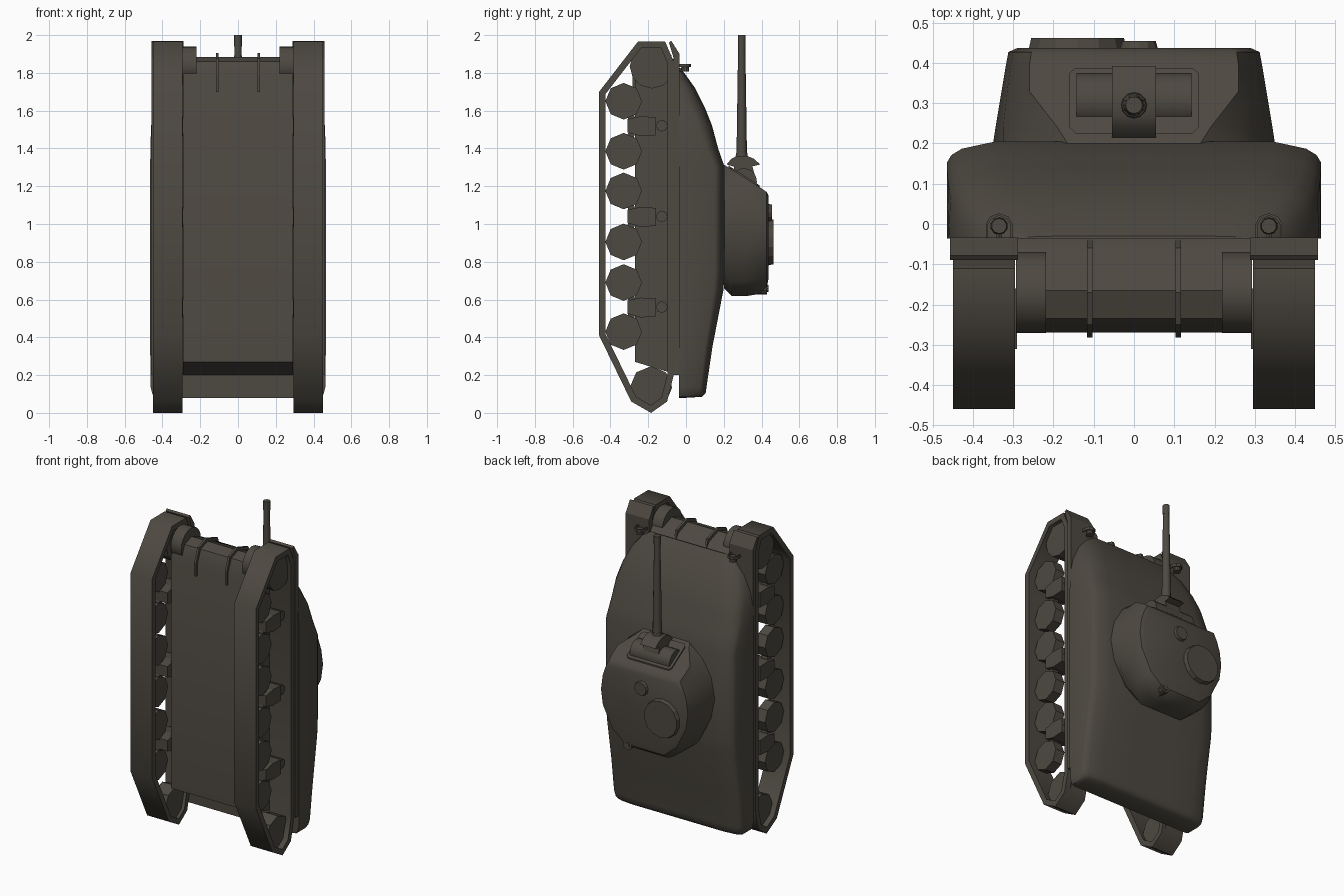
import bpy, bmesh, math
from mathutils import Vector, Matrix

mat = bpy.data.materials.new("dark olive brown")
mat.diffuse_color = (0.075, 0.066, 0.053, 1)


def finish(name, bm, smooth=None):
    bmesh.ops.recalc_face_normals(bm, faces=bm.faces)
    me = bpy.data.meshes.new(name)
    bm.to_mesh(me)
    bm.free()
    me.materials.append(mat)
    ob = bpy.data.objects.new(name, me)
    bpy.context.collection.objects.link(ob)
    if smooth:
        bpy.ops.object.select_all(action='DESELECT')
        ob.select_set(True)
        bpy.context.view_layer.objects.active = ob
        bpy.ops.object.shade_smooth_by_angle(angle=math.radians(smooth))
    return ob


def loft(name, rings, smooth=None, closed=False):
    """Skin a list of equal-length point rings; cap the ends or close the loop."""
    bm = bmesh.new()
    vs = [[bm.verts.new(p) for p in r] for r in rings]
    n = len(rings[0])
    pairs = list(zip(vs, vs[1:])) + ([(vs[-1], vs[0])] if closed else [])
    for a, b in pairs:
        for i in range(n):
            bm.faces.new((a[i], a[(i + 1) % n], b[(i + 1) % n], b[i]))
    if not closed:
        bm.faces.new(vs[0])
        bm.faces.new(vs[-1])
    return finish(name, bm, smooth)


def prism(name, pts, x0, x1, smooth=None):
    """Side profile (y, z) extruded across x."""
    return loft(name, [[(x, y, z) for y, z in pts] for x in (x0, x1)], smooth)


def cyl(name, center, r, depth, axis, n=8, r2=None, smooth=None):
    bm = bmesh.new()
    rot = Vector((0, 0, 1)).rotation_difference(Vector(axis)).to_matrix().to_4x4()
    bmesh.ops.create_cone(bm, cap_ends=True, segments=n, radius1=r,
                          radius2=r if r2 is None else r2, depth=depth,
                          matrix=Matrix.Translation(center) @ rot)
    return finish(name, bm, smooth)


def inset(pts, d):
    """Offset a closed polygon inwards by d."""
    out = []
    c = sum((Vector(p) for p in pts), Vector((0, 0))) / len(pts)
    for i, p in enumerate(pts):
        p = Vector(p)
        e1 = (p - Vector(pts[i - 1])).normalized()
        e2 = (Vector(pts[(i + 1) % len(pts)]) - p).normalized()
        n1, n2 = Vector((-e1.y, e1.x)), Vector((-e2.y, e2.x))
        k = (n1 + n2) / (1 + n1.dot(n2))
        if k.dot(c - p) < 0:
            k = -k
        out.append(tuple(p + k * d))
    return out


X = (1, 0, 0)

# Lower hull with sloped rear and rounded nose
prism("lower_hull", [(-0.27, 0.27), (-0.04, 0.2), (-0.03, 1.8), (-0.07, 1.85), (-0.165, 1.885),
                     (-0.235, 1.86), (-0.27, 1.775)], -0.292, 0.292, 35)
for s in (-1, 1):
    cyl("final_drive", (s * 0.256, -0.17, 1.84), 0.101, 0.075, X, 20, smooth=30)
    prism("nose_flange", [(-0.24, 1.70), (-0.282, 1.70), (-0.282, 1.79), (-0.25, 1.875),
                          (-0.17, 1.905), (-0.06, 1.87), (-0.035, 1.80)],
          s * 0.11 - 0.007, s * 0.11 + 0.007)

# Upper cast hull: sections along the length (z, half width, roof height, side roundness)
sections = [(0.08, 0.42, 0.0, 0), (0.085, 0.445, 0.085, 0), (0.105, 0.455, 0.104, 0),
            (0.14, 0.463, 0.109, 0), (0.35, 0.465, 0.14, 0), (0.65, 0.465, 0.198, 0),
            (0.75, 0.465, 0.205, 0), (1.3, 0.465, 0.205, 0), (1.4, 0.464, 0.17, 0.2),
            (1.52, 0.46, 0.138, 0.45), (1.62, 0.44, 0.098, 0.7), (1.72, 0.395, 0.048, 0.9),
            (1.79, 0.335, -0.002, 1), (1.825, 0.28, -0.03, 1)]
rings = []
for z, w, t, k in sections:
    lo = -0.036
    half = [(w, lo)] + [(w * f, lo + (t - lo) * g) for f, g in
                        ((1 - 0.02 * k, 0.78 - 0.45 * k), (0.975 - 0.05 * k, 0.86 - 0.25 * k),
                         (0.92 - 0.07 * k, 0.925 - 0.08 * k), (0.74 - 0.08 * k, 1.0 - 0.02 * k), (0.3, 1.0))]
    rings.append([(x, y, z) for x, y in half] + [(-x, y, z) for x, y in reversed(half)])
loft("upper_hull", rings, 48)

# Running gear, both sides
track = [(-0.46, 0.41), (-0.46, 1.70), (-0.255, 1.965), (-0.11, 1.965), (-0.065, 1.86),
         (-0.065, 0.2), (-0.10, 0.06), (-0.185, 0.0), (-0.29, 0.06)]
inner = inset(track, 0.034)
for s in (-1, 1):
    a, b = s * 0.295, s * 0.45
    loft("track", [[(a, *o), (b, *o), (b, *i), (a, *i)] for o, i in zip(track, inner)], 60, True)
    prism("fender", [(-0.066, 0.2), (-0.034, 0.2), (-0.034, 1.9), (-0.078, 1.97),
                     (-0.09, 1.96), (-0.066, 1.88)], s * 0.288, s * 0.457)
    for z in (0.43, 0.69, 0.905, 1.175, 1.385, 1.65):
        cyl("road_wheel", (s * 0.372, -0.33, z), 0.097, 0.065, X, 8)
    cyl("drive_sprocket", (s * 0.365, -0.18, 1.835), 0.118, 0.12, X, 12)
    cyl("idler_wheel", (s * 0.365, -0.185, 0.135), 0.112, 0.10, X, 8)
    for z in (0.56, 1.04, 1.52):
        prism("bogie_bracket", [(-0.31, z - 0.035), (-0.24, z - 0.055), (-0.16, z - 0.05),
                                (-0.16, z + 0.045), (-0.24, z + 0.05), (-0.31, z + 0.035)],
              s * 0.29, s * 0.42)
        prism("bogie_arm", [(-0.30, z - 0.13), (-0.345, z - 0.13), (-0.29, z), (-0.345, z + 0.13),
                            (-0.30, z + 0.13), (-0.255, z)], s * 0.35, s * 0.395)
        cyl("return_roller", (s * 0.36, -0.128, z), 0.031, 0.09, X, 8)
    # Headlight with arched guard
    cyl("headlight", (s * 0.335, -0.005, 1.825), 0.022, 0.035, (0, 0, 1), 10, 0.019, 30)
    cyl("headlight_stem", (s * 0.335, -0.025, 1.815), 0.008, 0.04, (0, 1, 0), 6)
    arch = []
    for x, y in ((1, -0.038), (1, 0.0), (0.7, 0.018), (0, 0.027), (-0.7, 0.018), (-1, 0.0), (-1, -0.038)):
        ox, ix, iy = s * 0.335 + x * 0.033, s * 0.335 + x * 0.027, y - (0.006 if y > 0 else 0)
        arch.append([(ox, y, 1.83), (ox, y, 1.848), (ix, iy, 1.848), (ix, iy, 1.83)])
    loft("headlight_guard", arch)

# Turret: plan outlines (x, z) stacked by height y
levels = [
    (0.2, [(0.13, 0.66), (0.24, 0.73), (0.325, 0.87), (0.35, 1.0), (0.325, 1.13), (0.26, 1.24), (0.165, 1.315)]),
    (0.24, [(0.15, 0.62), (0.255, 0.70), (0.325, 0.86), (0.344, 1.0), (0.325, 1.12), (0.26, 1.23), (0.19, 1.29)]),
    (0.33, [(0.15, 0.62), (0.25, 0.70), (0.315, 0.86), (0.329, 0.99), (0.315, 1.09), (0.285, 1.17), (0.26, 1.233)]),
    (0.39, [(0.145, 0.63), (0.24, 0.71), (0.307, 0.86), (0.319, 0.98), (0.307, 1.07), (0.285, 1.13), (0.26, 1.195)]),
    (0.427, [(0.14, 0.66), (0.23, 0.735), (0.298, 0.87), (0.312, 0.97), (0.30, 1.06), (0.28, 1.12), (0.255, 1.17)]),
    (0.437, [(0.11, 0.71), (0.20, 0.77), (0.275, 0.88), (0.29, 0.97), (0.28, 1.05), (0.26, 1.10), (0.24, 1.15)]),
]
loft("turret", [[(x, y, z) for x, z in p] + [(-x, y, z) for x, z in reversed(p)] for y, p in levels], 38)
cyl("turret_ring", (0, 0.205, 0.99), 0.30, 0.03, (0, 1, 0), 24)

# Roof hatches and rear aerial mount
cyl("commander_hatch", (-0.14, 0.443, 0.905), 0.127, 0.039, (0, 1, 0), 14, 0.118)
cyl("roof_ventilator", (0.012, 0.44, 1.06), 0.05, 0.028, (0, 1, 0), 12, 0.042)
cyl("aerial_mount", (0.12, 0.39, 0.658), 0.032, 0.08, (0, 1, 0), 10)
cyl("aerial_socket", (0.12, 0.43, 0.658), 0.018, 0.012, (0, 1, 0), 8)

# Gun mount: frame on the sloped face, rotor, curved shield, barrel
def face_z(y):
    return 1.29 - (y - 0.24) * 0.64


frame = [(-0.16, 0.24), (-0.145, 0.225), (0.145, 0.225), (0.16, 0.24),
         (0.16, 0.375), (0.145, 0.388), (-0.145, 0.388), (-0.16, 0.375)]
loft("mount_frame", [[(x, y, face_z(y) + d) for x, y in frame] for d in (-0.04, 0.01)])
cyl("gun_rotor", (0, 0.305, 1.225), 0.07, 0.285, X, 20, smooth=30)
prism("rotor_neck", [(0.25, 1.22), (0.255, 1.31), (0.35, 1.31), (0.375, 1.22)], -0.055, 0.055)
arc = [(0.215, 1.315), (0.24, 1.345), (0.27, 1.36), (0.325, 1.36), (0.36, 1.345), (0.393, 1.315)]
prism("gun_shield", arc + [(0.35, 1.305), (0.25, 1.305)], -0.055, 0.055, 45)
cyl("barrel_collar", (0, 0.295, 1.36), 0.034, 0.03, (0, 0, 1), 12, 0.03, 35)
cyl("gun_barrel", (0, 0.295, 1.65), 0.028, 0.60, (0, 0, 1), 12, 0.019, 35)
cyl("muzzle", (0, 0.295, 1.97), 0.021, 0.06, (0, 0, 1), 12, 0.021, 35)
